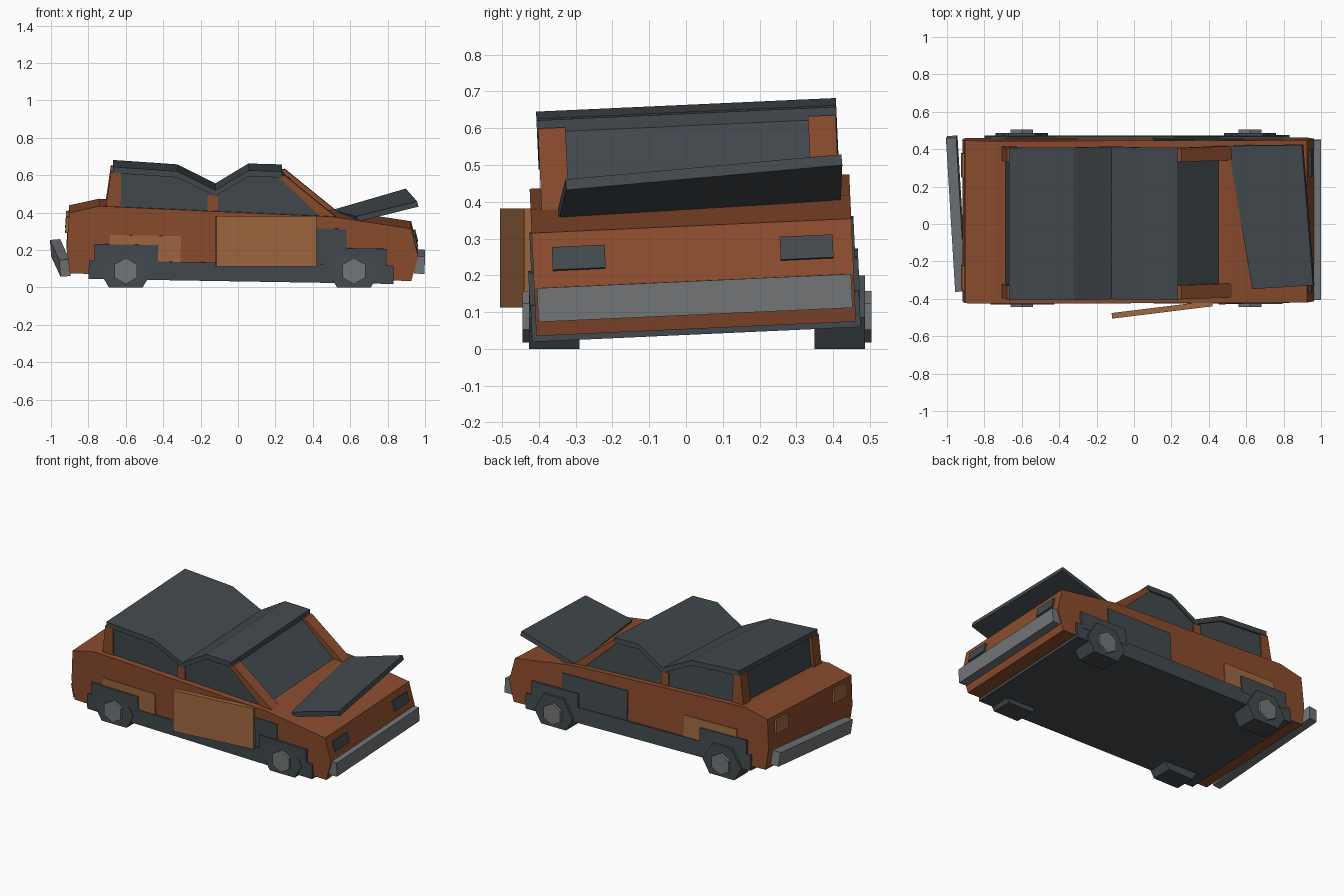
import bpy, bmesh, math
from mathutils import Matrix, Vector, Euler

if "Cube" in bpy.data.objects:
    bpy.data.objects.remove(bpy.data.objects["Cube"])


def material(name, r, g, b):
    m = bpy.data.materials.new(name)
    m.diffuse_color = (r, g, b, 1)
    m.use_nodes = True
    m.node_tree.nodes["Principled BSDF"].inputs["Base Color"].default_value = m.diffuse_color
    return m


RUST = material("rust brown", 0.258, 0.072, 0.027)
TAN = material("light rust", 0.35, 0.14, 0.05)
DARK = material("charcoal", 0.055, 0.067, 0.075)
GREY = material("dull metal", 0.17, 0.18, 0.19)

# The wreck leans to one side and sits nose down; wheels stay level
LEAN = (Matrix.Translation((0, 0.03, 0)) @ Matrix.Rotation(math.radians(2.6), 4, 'X')
        @ Matrix.Rotation(math.radians(0.95), 4, 'Y'))
LEVEL = Matrix.Identity(4)


def finish(name, bm, mat, matrix):
    bm.transform(matrix)
    bmesh.ops.recalc_face_normals(bm, faces=bm.faces)
    me = bpy.data.meshes.new(name)
    bm.to_mesh(me)
    bm.free()
    me.materials.append(mat)
    ob = bpy.data.objects.new(name, me)
    bpy.context.collection.objects.link(ob)
    return ob


def slab(name, corners, offset, mat, matrix=LEAN):
    """Flat polygon pushed along an offset vector."""
    bm = bmesh.new()
    face = bm.faces.new([bm.verts.new(c) for c in corners])
    out = bmesh.ops.extrude_face_region(bm, geom=[face], use_keep_orig=True)
    moved = [g for g in out["geom"] if isinstance(g, bmesh.types.BMVert)]
    bmesh.ops.translate(bm, verts=moved, vec=offset)
    return finish(name, bm, mat, matrix)


def prism(name, profile, y0, y1, mat, matrix=LEAN):
    return slab(name, [(x, y0, z) for x, z in profile], (0, y1 - y0, 0), mat, matrix)


def box(name, centre, size, mat, rot=(0, 0, 0), matrix=LEAN):
    bm = bmesh.new()
    bmesh.ops.create_cube(bm, size=1, matrix=Matrix.Diagonal((*size, 1)))
    turn = Euler([math.radians(a) for a in rot]).to_matrix().to_4x4()
    return finish(name, bm, mat, matrix @ Matrix.Translation(centre) @ turn)


def rect(x0, x1, z0, z1):
    return [(x0, z0), (x1, z0), (x1, z1), (x0, z1)]


# Main body shell and dark underbody
prism("body_shell", [(-0.90, 0.08), (-0.92, 0.21), (-0.91, 0.405), (-0.75, 0.443),
                     (0.50, 0.407), (0.92, 0.35), (0.96, 0.20), (0.925, 0.07)],
      -0.435, 0.435, RUST)
prism("underbody", rect(-0.80, 0.83, 0.053, 0.152), -0.447, 0.447, DARK)

# Cabin glass and caved-in roof
prism("cabin_glass", [(-0.695, 0.43), (-0.67, 0.63), (-0.33, 0.61), (-0.125, 0.512),
                      (0.05, 0.622), (0.215, 0.62), (0.455, 0.40)], -0.397, 0.397, DARK)
top = [(-0.68, 0.653), (-0.335, 0.635), (-0.13, 0.537), (0.045, 0.646), (0.225, 0.644)]
low = [(x, z - 0.033) for x, z in reversed(top)]
prism("dented_roof", top + low, -0.408, 0.408, DARK)

# Parts repeated on both sides
for side, s in (("right", -1), ("left", 1)):
    prism(f"{side}_front_pillar", [(0.205, 0.613), (0.24, 0.622), (0.52, 0.402), (0.44, 0.402)],
          s * 0.33, s * 0.405, RUST)
    prism(f"{side}_middle_pillar", rect(-0.17, -0.115, 0.42, 0.51), s * 0.36, s * 0.404, RUST)
    prism(f"{side}_rear_pillar", [(-0.715, 0.43), (-0.69, 0.625), (-0.635, 0.62), (-0.635, 0.43)],
          s * 0.33, s * 0.405, RUST)
    prism(f"{side}_door_opening", rect(0.10, 0.575, 0.14, 0.343), s * 0.43, s * 0.441, DARK)
    prism(f"{side}_rear_patch", rect(-0.69, -0.31, 0.14, 0.29), s * 0.43, s * 0.441, TAN)
    for end, x in (("rear", -0.6), ("front", 0.62)):
        prism(f"{side}_{end}_wheel_arch", rect(x - 0.17, x + 0.17, 0.13, 0.24),
              s * 0.43, s * 0.449, DARK)
        # Flat six-sided tyre and hub
        tyre = [(x - 0.09, 0), (x + 0.09, 0), (x + 0.14, 0.085), (x + 0.07, 0.2),
                (x - 0.07, 0.2), (x - 0.14, 0.085)]
        prism(f"{side}_{end}_tyre", tyre, 0.03 + s * 0.32, 0.03 + s * 0.457, DARK, LEVEL)
        hub = [(x + 0.07 * math.sin(k * math.pi / 3), 0.088 + 0.07 * math.cos(k * math.pi / 3))
               for k in range(6)]
        prism(f"{side}_{end}_hub", hub, 0.03 + s * 0.40, 0.03 + s * 0.474, GREY, LEVEL)
    box(f"{side}_headlight", (0.943, s * 0.31, 0.277), (0.016, 0.144, 0.064), DARK, (0, -15, 0))
    box(f"{side}_tail_light", (-0.918, s * 0.30, 0.335), (0.018, 0.13, 0.085), TAN, (0, 3, 0))

# Loose door hanging off the right side
box("hanging_door", (0.15, -0.458, 0.247), (0.54, 0.03, 0.268), TAN, (0, 0, 7), LEVEL)

# Buckled hood, skewed and propped open
hood = [Vector(c) for c in ((0.51, 0.42, 0.385), (0.64, -0.345, 0.352),
                            (0.965, -0.325, 0.432), (0.905, 0.425, 0.500))]
normal = (hood[2] - hood[0]).cross(hood[3] - hood[1]).normalized()
slab("buckled_hood", hood, normal * 0.03, DARK, LEVEL)

# Bumpers, the rear one hanging crooked
box("front_bumper", (0.968, 0, 0.155), (0.056, 0.855, 0.092), GREY)
box("rear_bumper", (-0.95, 0.055, 0.158), (0.055, 0.83, 0.09), GREY, (7.5, -5, 2.8), LEVEL)
